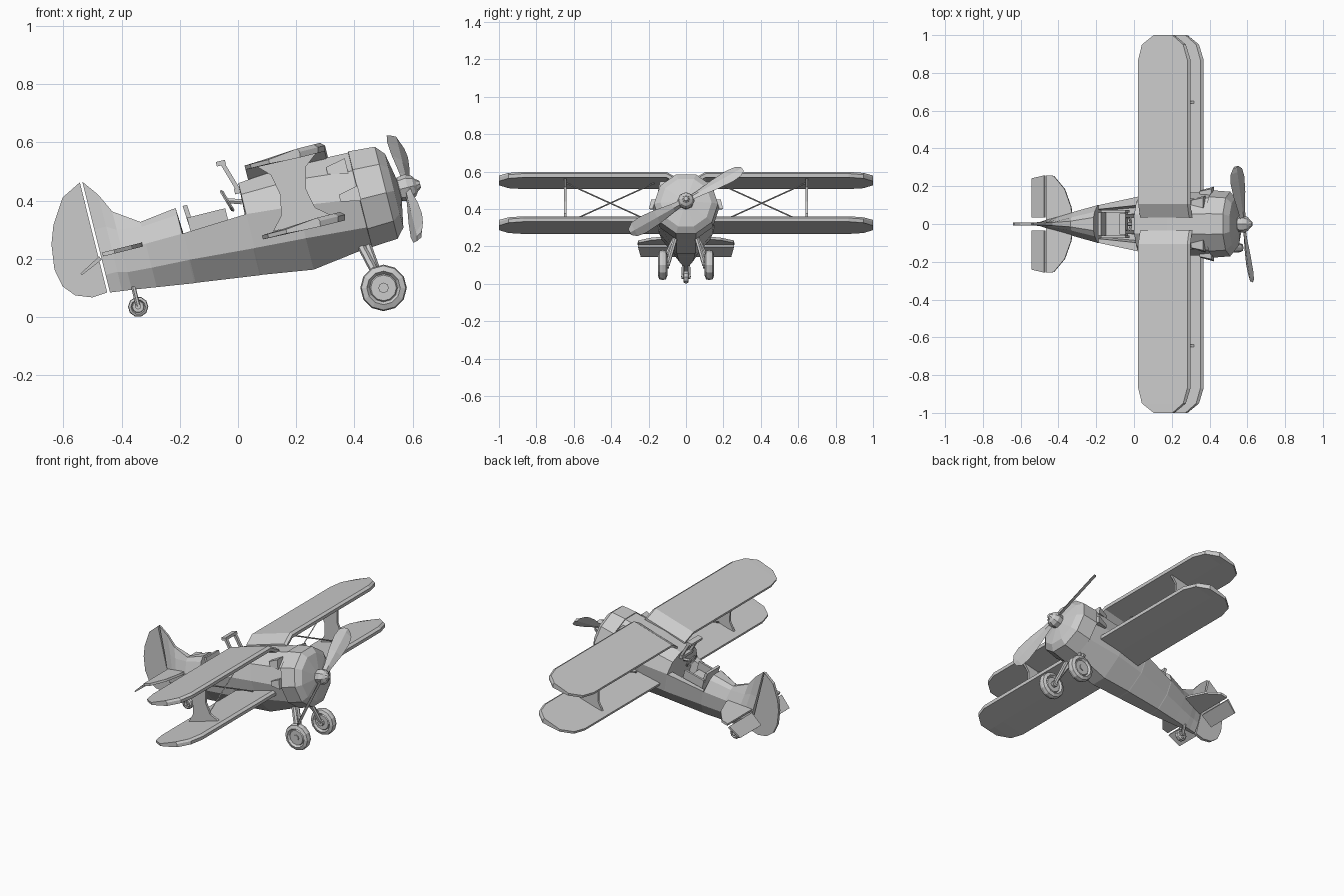
import bpy, bmesh
from math import sin, cos, pi, radians
from mathutils import Vector, Matrix

if "Cube" in bpy.data.objects:
    bpy.data.objects.remove(bpy.data.objects["Cube"])

# Parts are built level (nose along +x), then pitched nose-up onto the tail wheel
PITCH = Matrix.Translation((0, 0, 0.3)) @ Matrix.Rotation(radians(-14), 4, 'Y')


def loft(name, rings, tilt=True, cap=True):
    bm = bmesh.new()
    rows = [[bm.verts.new(p) for p in r] for r in rings]
    n = len(rows[0])
    for a, b in zip(rows, rows[1:]):
        for i in range(n):
            bm.faces.new((a[i], a[(i + 1) % n], b[(i + 1) % n], b[i]))
    if cap:
        bm.faces.new(rows[0])
        bm.faces.new(rows[-1])
    else:
        for i in range(n):
            a, b = rows[-1], rows[0]
            bm.faces.new((a[i], a[(i + 1) % n], b[(i + 1) % n], b[i]))
    bmesh.ops.recalc_face_normals(bm, faces=bm.faces)
    me = bpy.data.meshes.new(name)
    bm.to_mesh(me)
    bm.free()
    if tilt:
        me.transform(PITCH)
    ob = bpy.data.objects.new(name, me)
    bpy.context.collection.objects.link(ob)
    return ob


def plate_xz(name, pts, y, t):
    return loft(name, [[(x, y + d, z) for x, z in pts] for d in (-t / 2, t / 2)])


def plate_xy(name, pts, z, t, s):
    return loft(name, [[(x, s * y, z + d) for x, y in pts] for d in (-t / 2, t / 2)])


def box(name, x0, x1, y0, y1, z0, z1):
    return loft(name, [[(x, y0, z0), (x, y1, z0), (x, y1, z1), (x, y0, z1)] for x in (x0, x1)])


def rod(name, a, b, r, n=6, tilt=True):
    a, b = Vector(a), Vector(b)
    q = (b - a).to_track_quat('Z', 'Y')
    ring = [q @ Vector((r * cos(2 * pi * i / n), r * sin(2 * pi * i / n), 0)) for i in range(n)]
    return loft(name, [[p + v for v in ring] for p in (a, b)], tilt)


def spun_x(name, prof, n):
    return loft(name, [[(x, r * cos(2 * pi * i / n), r * sin(2 * pi * i / n)) for i in range(n)]
                       for x, r in prof])


def wheel(name, x, y, z, r, w, n):
    prof = [(-.35, .0), (-.35, .55), (-.25, .6), (-.5, .72), (-.35, .95), (0, 1),
            (.35, .95), (.5, .72), (.25, .6), (.35, .55), (.35, .0)]
    prof = [(d, max(q, .02)) for d, q in prof]
    return loft(name, [[(x + r * q * cos(2 * pi * i / n), y + d * w, z + r * q * sin(2 * pi * i / n))
                        for i in range(n)] for d, q in prof], False)


# Fuselage with cockpit well, rear deck and fin: half sections from top to bottom
rear = [(.1, .033), (.09, -.06), (.035, -.142)]
front = [(.145, .045), (.13, -.075), (.045, -.17)]
body = [
    (-.479, [(.006, .289), (.012, .12), (.02, .03), (.02, -.04), (.008, -.103)]),
    (-.437, [(.006, .233), (.016, .12), (.03, .03), (.03, -.04), (.012, -.108)]),
    (-.404, [(.008, .165), (.02, .1), (.04, .03), (.04, -.05), (.014, -.112)]),
    (-.319, [(.015, .107), (.035, .09), (.065, .03), (.06, -.055), (.022, -.124)]),
    (-.19, [(.035, .124), (.065, .1)] + rear),
    (-.185, [(.07, -.04), (.078, .033)] + rear),
    (.035, [(.09, -.04), (.1, .045)] + front),
    (.04, [(.05, .155), (.115, .115)] + front),
    (.219, [(.055, .17), (.13, .12), (.165, .03), (.145, -.085), (.05, -.196)]),
    (.44, [(.053, .165), (.138, .1), (.168, 0), (.138, -.1), (.053, -.165)]),
]
loft("fuselage", [[(u, y, z) for y, z in h] + [(u, -y, z) for y, z in reversed(h)] for u, h in body])

# Engine cowling and spinner
spun_x("cowling", [(.43, .165), (.432, .178), (.525, .171), (.553, .137), (.572, .03)], 10)
spun_x("spinner", [(.56, .025), (.572, .042), (.6, .046), (.622, .036), (.632, .022), (.645, .012)], 8)

# Propeller blades, lofted outward with a set pitch
p = radians(35)
for k in range(2):
    a = radians(30 + 180 * k)
    e, t = Vector((0, cos(a), sin(a))), Vector((0, -sin(a), cos(a)))
    chord, nrm = t * cos(p) - Vector((sin(p), 0, 0)), t * sin(p) + Vector((cos(p), 0, 0))
    rings = []
    for r, h in [(.02, .018), (.08, .024), (.18, .042), (.27, .05), (.32, .042), (.348, .018)]:
        c = Vector((.598, 0, 0)) + e * r
        rings.append([c - chord * h, c + nrm * .008, c + chord * h, c - nrm * .008])
    loft("propeller_blade", rings)

# Wings: station list is (span, height, trailing edge, leading edge)
foil = [(0, -.35), (0, .1), (.95, .5), (1, .1), (.98, -.5), (.5, -.45)]
tip = [(.87, 0, 0, 0), (.95, 0, .02, -.025), (1, 0, .085, -.09)]


def wing(name, inner, w, x0, x1, s):
    st = inner + [(y, w + dw, x0 + a, x1 + b) for y, dw, a, b in tip]
    loft(name, [[(a + (b - a) * f, s * y, z + g * .032) for f, g in foil] for y, z, a, b in st])


for s in (-1, 1):
    wing("upper_wing", [(.035, .165, .075, .36), (.105, .205, .075, .36)], .205, .075, .36, s)
    wing("lower_wing", [(.1, -.042, .075, .37)], -.042, .075, .37, s)
    # Flared strut between the wings
    plate_xz("wing_strut", [(.115, -.035), (.33, -.035), (.275, .01), (.26, .08), (.28, .155),
                            (.33, .195), (.115, .195), (.155, .155), (.17, .08), (.155, .01)],
             s * .645, .014)
    # Crossed bracing wires
    rod("bracing_wire", (.22, s * .17, .19), (.22, s * .64, -.03), .004, 4)
    rod("bracing_wire", (.22, s * .17, -.03), (.22, s * .64, .19), .004, 4)
    # Tailplane with drooped elevator
    plate_xy("stabilizer", [(-.472, .01), (-.472, .258), (-.43, .255), (-.37, .185), (-.335, .09),
                            (-.325, .01)], .03, .014, s)
    loft("elevator", [[(-.485, s * y, .027), (-.48, s * y, .013), (-.558, s * y - s * d, -.022),
                       (-.562, s * y - s * d, -.016)] for y, d in ((.035, 0), (.225, 0), (.257, .015))])
    # Cowl blisters and stub exhausts, tapering to the rear
    for x, y, z in ((.38, .115, .122), (.4, .162, .02)):
        loft("side_vent", [[(x + dx, s * (y + a * k), z + b * k) for a, b in
                            ((-.03, -.026), (.036, -.026), (.024, .028), (-.03, .028))]
                           for dx, k in ((-.035, .45), (.035, 1))])
    # Main landing gear
    wheel("main_wheel", .5, s * .125, .1, .08, .05, 12)
    rod("gear_leg", (.42, s * .055, .25), (.475, s * .105, .145), .014, 6, False)
    rod("gear_leg_rear", (.445, s * .055, .25), (.5, s * .098, .1), .012, 6, False)
    rod("wheel_axle", (.5, s * .09, .1), (.5, s * .148, .1), .018, 8, False)
    # Tail wheel fork
    rod("tail_fork", (-.36, s * .014, .105), (-.343, s * .018, .036), .008, 6, False)
    # Windscreen side posts
    loft("windscreen_post", [[(x, s * .035, z), (x, s * .052, z), (x + .014, s * .052, z + .004),
                              (x + .014, s * .035, z + .004)] for x, z in ((.03, .12), (-.005, .235))])
    # Seat arms
    box("seat_side", -.16, -.025, s * .062, s * .075, 0, .082)

wheel("tail_wheel", -.343, 0, .035, .035, .028, 10)
rod("tail_axle", (-.343, -.024, .036), (-.343, .024, .036), .01, 8, False)

# Rudder
plate_xz("rudder", [(-.488, .289), (-.558, .253), (-.611, .17), (-.634, .106), (-.645, .02),
                    (-.632, -.043), (-.597, -.084), (-.541, -.105), (-.488, -.101)], 0, .018)

# Windscreen bars, seat and controls
box("windscreen_top", -.018, .014, -.055, .055, .228, .244)
box("windscreen_base", .02, .045, -.055, .055, .12, .14)
loft("seat_back", [[(x, -.062, z), (x, .062, z), (x + .016, .062, z), (x + .016, -.062, z)]
                   for x, z in ((-.155, -.02), (-.165, .125))])
box("seat_cushion", -.15, -.04, -.062, .062, -.02, .035)
rod("control_column", (.035, 0, .09), (-.01, 0, .105), .01)
ring = []
for i in range(10):
    a = 2 * pi * i / 10
    ring.append([(-.012 + dx - .3 * (.038 + dr) * sin(a), (.038 + dr) * cos(a), .105 + (.038 + dr) * sin(a))
                 for dx, dr in ((-.006, 0), (0, .006), (.006, 0), (0, -.006))])
loft("steering_ring", ring, cap=False)
